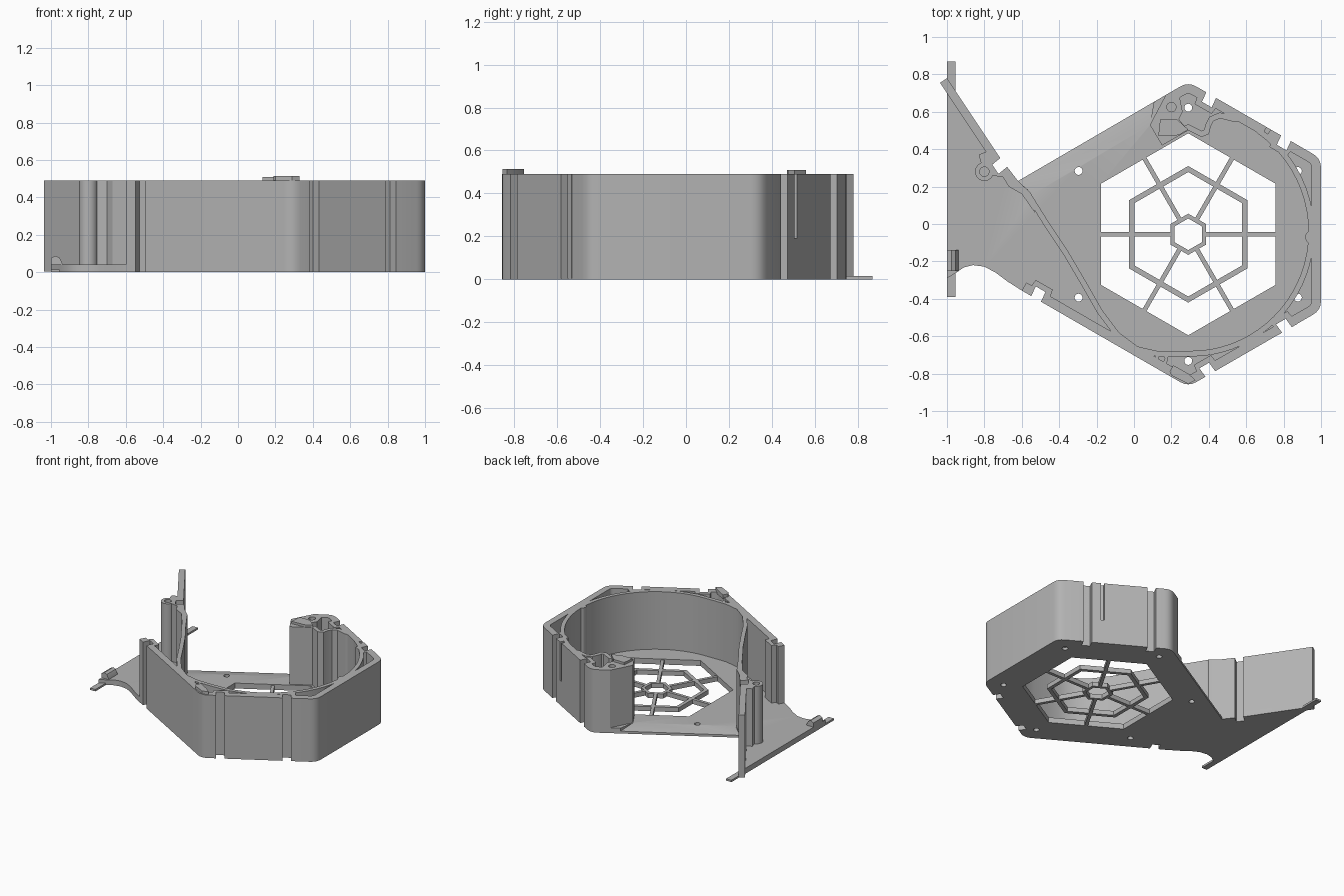
import bpy, bmesh
from math import sin, cos, radians, atan2, tan, pi
from mathutils import Vector

cube = bpy.data.objects.get("Cube")
if cube:
    bpy.data.objects.remove(cube, do_unlink=True)

grey = bpy.data.materials.new("plain grey plastic")
grey.use_nodes = True
grey.diffuse_color = (0.45, 0.45, 0.45, 1)
grey.node_tree.nodes["Principled BSDF"].inputs["Base Color"].default_value = grey.diffuse_color

CENTRE = Vector((0.29, -0.055))
FLOOR, TOP = 0.042, 0.49


def finish(name, bm):
    bmesh.ops.recalc_face_normals(bm, faces=bm.faces)
    mesh = bpy.data.meshes.new(name)
    bm.to_mesh(mesh)
    bm.free()
    mesh.materials.append(grey)
    obj = bpy.data.objects.new(name, mesh)
    bpy.context.collection.objects.link(obj)
    return obj


def prism(name, pts, z0, z1):
    """Extruded outline; z0 may be a list giving each corner its own height."""
    bm = bmesh.new()
    n = len(pts)
    low = z0 if isinstance(z0, list) else [z0] * n
    a = [bm.verts.new((p[0], p[1], z)) for p, z in zip(pts, low)]
    b = [bm.verts.new((p[0], p[1], z1)) for p in pts]
    bm.faces.new(a[::-1])
    bm.faces.new(b)
    for i in range(n):
        j = (i + 1) % n
        bm.faces.new((a[i], a[j], b[j], b[i]))
    return finish(name, bm)


def band(name, path, t, z0, z1, closed=False):
    """Wall of thickness t to the left of a path (negative: to the right)."""
    pts = [Vector(p[:2]) for p in path]
    n = len(pts)
    bm = bmesh.new()
    rings = []
    for i, p in enumerate(pts):
        prev = pts[i - 1] if closed or i else None
        nxt = pts[(i + 1) % n] if closed or i < n - 1 else None
        d1 = (p - prev).normalized() if prev is not None else None
        d2 = (nxt - p).normalized() if nxt is not None else d1
        d1 = d1 or d2
        n1, n2 = Vector((-d1.y, d1.x)), Vector((-d2.y, d2.x))
        m = (n1 + n2).normalized()
        q = p + m * t / max(m.dot(n1), 0.5)
        rings.append([bm.verts.new(v) for v in
                      ((*p, z0), (*q, z0), (*q, z1), (*p, z1))])
    for i in range(n if closed else n - 1):
        r, s = rings[i], rings[(i + 1) % n]
        for k in range(4):
            bm.faces.new((r[k], r[k - 1], s[k - 1], s[k]))
    if not closed:
        bm.faces.new(rings[0])
        bm.faces.new(rings[-1][::-1])
    return finish(name, bm)


def ring(r, n, c=CENTRE, start=0.0):
    return [(c[0] + r * cos(start + 2 * pi * i / n),
             c[1] + r * sin(start + 2 * pi * i / n)) for i in range(n)]


def disc(name, c, r, z0, z1):
    return prism(name, ring(r, 24, c), z0, z1)


def rounded(p, prev, nxt, r=0.05, steps=4):
    """Corner softened with a short curve."""
    p, a, b = Vector(p), Vector(prev), Vector(nxt)
    a = p + (a - p).normalized() * r
    b = p + (b - p).normalized() * r
    ts = [i / steps for i in range(steps + 1)]
    return [tuple(a * (1 - t) ** 2 + p * 2 * t * (1 - t) + b * t * t) for t in ts]


def oriented(c, angle, local):
    u, v = Vector((-sin(angle), cos(angle))), Vector((cos(angle), sin(angle)))
    return [tuple(Vector(c) + u * a + v * b) for a, b in local]


def cut(obj, cutters):
    for c in cutters:
        m = obj.modifiers.new("cut", 'BOOLEAN')
        m.operation, m.solver, m.object = 'DIFFERENCE', 'EXACT', c
    dg = bpy.context.evaluated_depsgraph_get()
    mesh = bpy.data.meshes.new_from_object(obj.evaluated_get(dg))
    obj.modifiers.clear()
    obj.data = mesh


# Shared outline of the hexagonal housing
start, stop = (-0.6, -0.356), (0.17, 0.69)
corners = [start, (0.29, -0.87), (1, -0.46), (1, 0.35), (0.29, 0.76), stop]
hull = [start]
for i in range(1, 5):
    hull += rounded(corners[i], corners[i - 1], corners[i + 1])
hull.append(stop)

# Cutters: outer grooves, screw holes, boss holes, slit
grooves = [((0.41, -0.80), -60), ((0.82, -0.565), -60), ((0.41, 0.69), 60),
           ((0.81, 0.46), 60), ((-0.52, -0.40), -120), ((-0.70, 0.33), 34)]
groove_box = [(-0.03, 0.03), (0.03, 0.03), (0.022, -0.055), (-0.038, -0.055)]
groove_cut = [prism("groove_cutter", oriented(c, radians(a), groove_box), -0.1, 0.7)
              for c, a in grooves]
hole_cut = [disc("hole_cutter", c, 0.021, -0.1, 0.15) for c in ring(0.677, 6, start=pi / 6)]
bosses = [(-0.8, 0.28, 0.05), (0.2, 0.625, 0.05), (0.147, -0.72, 0.035), (0.95, -0.07, 0.035)]
boss_cut = [disc("boss_cutter", b[:2], b[2] * 0.5, 0.25, 0.7) for b in bosses]
slit_cut = prism("slit_cutter", oriented((0.72, 0.512), radians(60),
                 [(-0.012, 0.03), (0.012, 0.03), (0.012, -0.03), (-0.012, -0.03)]), 0.19, 0.7)
opening = prism("opening_cutter", ring(0.54, 6, start=pi / 6), -0.1, 0.2)
ramp = prism("ramp_cutter", [(-0.67, 0.27), (0.12, 0.73), (0.085, 0.53), (-0.54, 0.16)],
             [0.004, 0.004, FLOOR, FLOOR], 0.2)

# Floor plate with its side wing
wing = [(-0.68, -0.305), (-0.74, -0.26), (-0.8, -0.228), (-0.86, -0.22),
        (-0.91, -0.232), (-0.95, -0.26), (-1, -0.29)]
floor = prism("floor_plate", hull + [(-0.62, 0.23), (-0.72, 0.36), (-1, 0.78)] + wing[::-1],
              0, FLOOR)
cut(floor, [opening, ramp] + hole_cut + groove_cut)

# Guard grille in the floor opening
for r, w, label in ((0.365, 0.028, "outer"), (0.11, 0.022, "inner")):
    band(label + "_grille_ring", ring(r, 6, start=pi / 6), w, 0, 0.035, closed=True)
for i in range(6):
    a = i * pi / 3
    prism("grille_spoke", oriented(CENTRE, a, [(-0.012, 0.085), (0.012, 0.085),
          (0.012, 0.475), (-0.012, 0.475)]), 0, 0.035)

# Outer hexagonal wall and the backing behind each groove
outer = band("outer_wall", hull, 0.05, 0.004, TOP)
cut(outer, groove_cut + [slit_cut])
for c, a in grooves[:5]:
    back = prism("groove_backing", oriented(c, radians(a),
                 [(-0.065, 0), (0.065, 0), (0.05, -0.085), (-0.055, -0.085)]), 0.004, TOP)
    cut(back, groove_cut)

# Spiral inner wall
spiral = [(-0.55, 0.16), (-0.45, 0), (-0.35, -0.15), (-0.25, -0.32), (-0.17, -0.46),
          (-0.08, -0.58), (0.02, -0.655), (0.13, -0.68), (0.23, -0.68)]
for d in range(-84, 58, 5):
    r = 0.625 + 0.03 * (d + 84) / 140
    spiral.append((CENTRE.x + r * cos(radians(d)), CENTRE.y + r * sin(radians(d))))
spiral += [(0.61, 0.535), (0.575, 0.55), (0.54, 0.545), (0.5, 0.555), (0.46, 0.565),
           (0.425, 0.55), (0.41, 0.52), (0.4, 0.48), (0.36, 0.465), (0.29, 0.5), (0.15, 0.42)]
inner = band("spiral_wall", spiral, -0.03, 0.02, TOP)
cut(inner, groove_cut)

# Solid end block beside the outlet, and its raised pad
block = prism("outlet_block", [stop, (0.085, 0.53), (0.15, 0.42), (0.29, 0.5),
              (0.24, 0.56), (0.26, 0.6), (0.24, 0.7)], 0.004, TOP)
cut(block, boss_cut[1:2] + hole_cut)
prism("outlet_pad", [(0.13, 0.47), (0.24, 0.475), (0.29, 0.505), (0.23, 0.56), (0.14, 0.56)],
      TOP - 0.01, 0.508)
prism("corner_pad", [(0.19, -0.79), (0.2, -0.81), (0.29, -0.855), (0.33, -0.835),
      (0.29, -0.8), (0.21, -0.755)], TOP - 0.01, 0.513)

# Wing wall and the block that carries its screw boss
wing_wall = band("wing_wall", [(-1, 0.78), (-0.72, 0.36)], -0.045, 0.004, TOP)
cut(wing_wall, groove_cut[5:])
tongue = prism("tongue_block", [(-0.72, 0.36), (-0.62, 0.23), (-0.55, 0.165), (-0.53, 0.06),
               (-0.6, 0.16), (-0.67, 0.2), (-0.70, 0.25), (-0.76, 0.26), (-0.81, 0.3),
               (-0.83, 0.37), (-0.76, 0.4)], 0.004, TOP)
cut(tongue, groove_cut[5:] + boss_cut[:1])

# Screw bosses
for b, c in zip(bosses, boss_cut):
    post = disc("screw_boss", b[:2], b[2], 0.02, TOP)
    cut(post, [c])

# Hinge strip along the wing edge, with a curled lug
strip = prism("hinge_strip", [(-1, -0.39), (-0.955, -0.39), (-0.955, 0.87), (-1, 0.87)], 0, 0.015)
lug = prism("hinge_lug", [(-1, 0), (-0.935, 0), (-0.94, 0.05), (-0.955, 0.078),
            (-0.975, 0.088), (-1, 0.075)], 0.14, 0.25)
for v in lug.data.vertices:
    x, z, y = v.co
    v.co = (x, -y, z)
lug.data.flip_normals()

# Remove cutters, then shade smoothly with sharp edges kept
for obj in list(bpy.data.objects):
    if "_cutter" in obj.name:
        bpy.data.objects.remove(obj, do_unlink=True)
bpy.ops.object.select_all(action='DESELECT')
for obj in bpy.context.collection.objects:
    if obj.type == 'MESH':
        obj.select_set(True)
        bpy.context.view_layer.objects.active = obj
bpy.ops.object.shade_smooth_by_angle(angle=radians(25))
